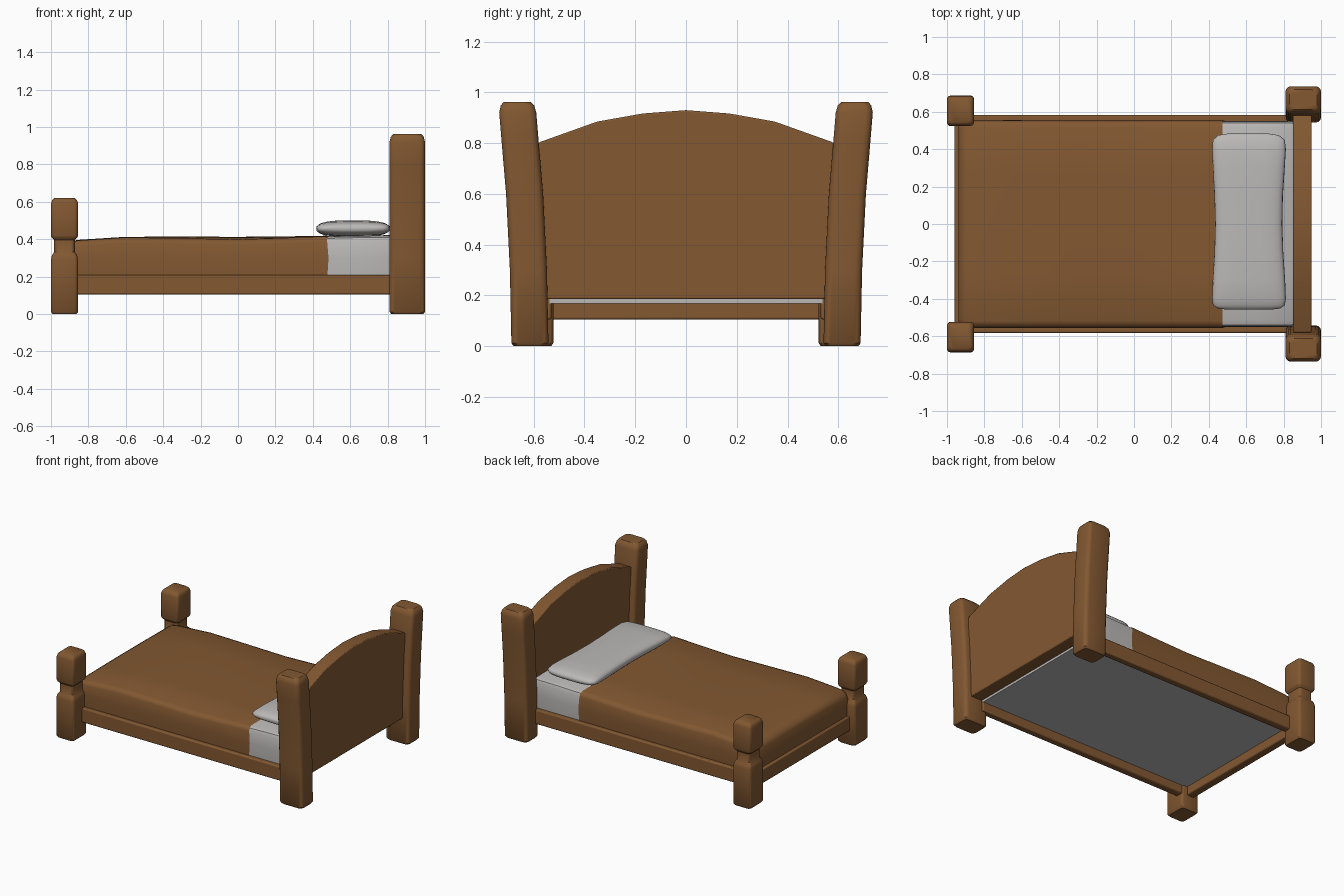
import bpy, bmesh, math

if "Cube" in bpy.data.objects:
    bpy.data.objects.remove(bpy.data.objects["Cube"])


def material(name, col):
    m = bpy.data.materials.new(name)
    m.diffuse_color = (*col, 1)
    m.use_nodes = True
    m.node_tree.nodes["Principled BSDF"].inputs["Base Color"].default_value = m.diffuse_color
    return m


WOOD = material("warm brown", (0.225, 0.098, 0.031))
LINEN = material("light grey linen", (0.50, 0.485, 0.475))


def loft(name, rings, mat, closed=True, caps=(True, True), bevel=0, angle=40):
    """Skin a list of equal-length point rings."""
    bm = bmesh.new()
    vs = [[bm.verts.new(p) for p in r] for r in rings]
    n = len(vs[0])
    for a, b in zip(vs, vs[1:]):
        for i in range(n if closed else n - 1):
            j = (i + 1) % n
            bm.faces.new((a[i], a[j], b[j], b[i]))
    if caps[0]:
        bm.faces.new(vs[0][::-1])
    if caps[1]:
        bm.faces.new(vs[-1])
    bmesh.ops.recalc_face_normals(bm, faces=bm.faces)
    me = bpy.data.meshes.new(name)
    bm.to_mesh(me)
    bm.free()
    ob = bpy.data.objects.new(name, me)
    bpy.context.collection.objects.link(ob)
    me.materials.append(mat)
    bpy.ops.object.select_all(action='DESELECT')
    ob.select_set(True)
    bpy.context.view_layer.objects.active = ob
    if bevel:
        mod = ob.modifiers.new("bevel", 'BEVEL')
        mod.width, mod.segments = bevel, 2
        mod.limit_method = 'ANGLE'
        mod.angle_limit = math.radians(50)
    bpy.ops.object.shade_smooth_by_angle(angle=math.radians(angle))
    return ob


def rounded(cx, cy, hx, hy, z, r=0.028):
    """Horizontal rectangle with rounded corners."""
    pts = []
    for k, (sx, sy) in enumerate([(1, 1), (-1, 1), (-1, -1), (1, -1)]):
        for t in range(4):
            a = math.radians(90 * k + 30 * t)
            pts.append((cx + sx * (hx - r) + r * math.cos(a),
                        cy + sy * (hy - r) + r * math.sin(a), z))
    return pts


def box(name, x0, x1, y0, y1, z0, z1):
    rings = [[(x0, y0, z), (x1, y0, z), (x1, y1, z), (x0, y1, z)] for z in (z0, z1)]
    return loft(name, rings, WOOD, bevel=0.008)


# Posts: (height, y centre, half x, half y)
HEAD = [(0, .615, .085, .064), (.012, .615, .095, .073), (.3, .621, .095, .073),
        (.6, .636, .095, .073), (.8, .653, .095, .073), (.92, .663, .095, .073),
        (.948, .664, .088, .066), (.963, .665, .074, .053)]
FOOT = [(0, .605, .064, .074), (.012, .605, .0725, .082), (.29, .605, .0725, .082),
        (.315, .605, .067, .076), (.332, .605, .055, .064), (.395, .605, .055, .064),
        (.408, .605, .068, .076), (.42, .605, .0725, .08), (.59, .605, .0725, .08),
        (.61, .605, .066, .073), (.62, .605, .054, .062)]
for s, side in ((1, "back"), (-1, "front")):
    loft("head_post_" + side, [rounded(.905, s * y, hx, hy, z) for z, y, hx, hy in HEAD], WOOD)
    loft("foot_post_" + side, [rounded(-.9275, s * y, hx, hy, z, .02) for z, y, hx, hy in FOOT], WOOD)
    y0, y1 = sorted((s * .53, s * .583))
    box("side_rail_" + side, -.91, .86, y0, y1, .105, .21)
box("foot_rail", -.96, -.90, -.56, .56, .105, .21)

# Arched headboard
arch = [(.58, .803), (.35, .885), (.17, .917), (0, .93)]
outline = arch + [(-y, z) for y, z in arch[-2::-1]] + [(-.58, .185), (.58, .185)]
loft("headboard", [[(x, y, z) for y, z in outline] for x in (.85, .95)], WOOD, bevel=.006)


def bed_section(x, side_z, mid_z, grow=0.0, inset=0.0, end=False):
    """Upside-down trough across the bed, rounded at the shoulders."""
    half = [(.548, .168), (.552, .22), (.552, .30), (.549, side_z - .03),
            (.540, side_z - .009), (.515, side_z), (.26, (side_z + 2 * mid_z) / 3)]
    pts = [(y + grow - inset, z + (grow if z > .3 else 0)) for y, z in half]
    full = pts + [(0, mid_z + grow)] + [(-y, z) for y, z in pts[::-1]]
    wave = lambda z: .012 * math.sin(math.pi * (z - .17) / .25) if end else 0
    return [(x + wave(z), y, z) for y, z in full]


# Mattress and the blanket over it: (x, side height, middle height, inset)
BED = [(-.935, .345, .350, .012), (-.925, .368, .372, .006), (-.90, .383, .387, 0),
       (-.85, .391, .394, 0), (-.6, .407, .410, 0), (-.3, .402, .411, 0),
       (0, .396, .410, 0), (.25, .404, .412, 0), (.472, .413, .416, 0)]
mattress = BED + [(.65, .418, .420, 0), (.84, .420, .422, 0), (.86, .41, .412, .006)]
loft("mattress", [bed_section(x, a, b, 0, i) for x, a, b, i in mattress], LINEN)
rings = [bed_section(x, a, b, .003, i, k == len(BED) - 1) for k, (x, a, b, i) in enumerate(BED)]
rings[0] = [(x - .004, y, max(z, .175)) for x, y, z in rings[0]]
loft("blanket", rings, WOOD, closed=False, caps=(True, False), angle=60)

# Pillow: (y, x min, x max, half thickness)
PILLOW = [(-.458, .50, .73, .008), (-.452, .45, .78, .018), (-.435, .422, .806, .028),
          (-.40, .418, .812, .037), (-.30, .421, .808, .043), (-.15, .430, .798, .044),
          (0, .434, .793, .044), (.15, .430, .796, .044), (.30, .422, .806, .043),
          (.40, .418, .812, .039), (.45, .422, .806, .030), (.475, .45, .775, .020),
          (.486, .52, .70, .008)]
rings = []
for y, x0, x1, h in PILLOW:
    ring = []
    for k in range(28):
        a = 2 * math.pi * k / 28
        c, s = math.cos(a), math.sin(a)
        p = lambda v, e: math.copysign(abs(v) ** e, v)
        ring.append(((x0 + x1) / 2 + (x1 - x0) / 2 * p(c, .6), y, .457 + h * p(s, .75)))
    rings.append(ring)
loft("pillow", rings, LINEN, angle=70)
